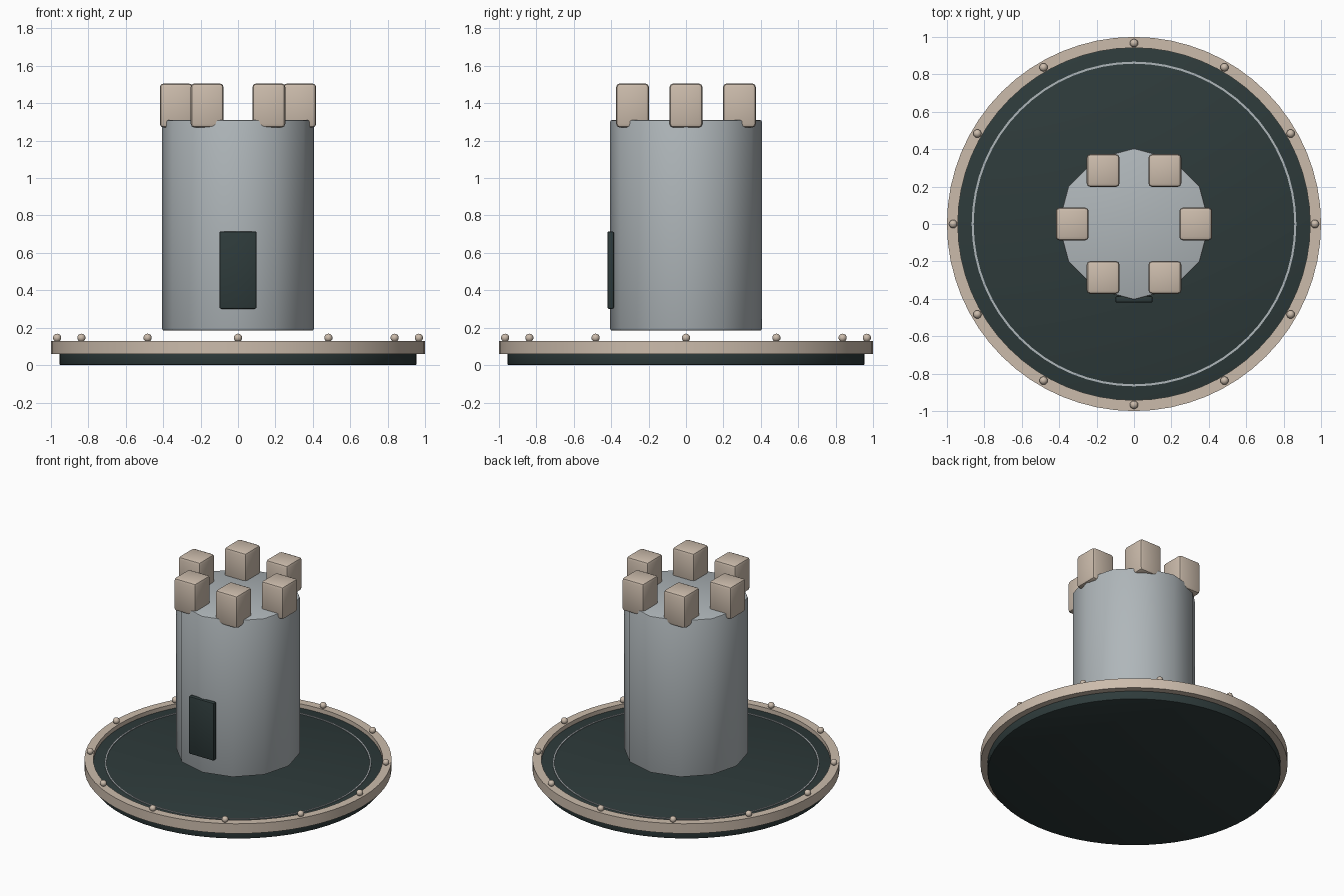
import bpy, bmesh, math
from mathutils import Matrix

if "Cube" in bpy.data.objects:
    bpy.data.objects.remove(bpy.data.objects["Cube"])


def material(name, rgb):
    m = bpy.data.materials.new(name)
    m.diffuse_color = (*rgb, 1)
    m.use_nodes = True
    m.node_tree.nodes["Principled BSDF"].inputs["Base Color"].default_value = m.diffuse_color
    return m


STONE = material("grey stone", (0.43, 0.47, 0.49))
SAND = material("sand beige", (0.60, 0.50, 0.41))
DARK = material("dark teal", (0.027, 0.043, 0.043))


def finish(bm, name, mat, bevel=0, segments=2, angle=40):
    """Turn a bmesh into a smooth-shaded object with rounded sharp edges."""
    bmesh.ops.recalc_face_normals(bm, faces=bm.faces)
    if bevel:
        sharp = [e for e in bm.edges if e.calc_face_angle(0) > math.radians(50)]
        bmesh.ops.bevel(bm, geom=sharp, offset=bevel, segments=segments,
                        profile=0.5, affect='EDGES', clamp_overlap=True)
    me = bpy.data.meshes.new(name)
    bm.to_mesh(me)
    bm.free()
    me.materials.append(mat)
    ob = bpy.data.objects.new(name, me)
    bpy.context.collection.objects.link(ob)
    bpy.ops.object.select_all(action='DESELECT')
    ob.select_set(True)
    bpy.context.view_layer.objects.active = ob
    bpy.ops.object.shade_smooth_by_angle(angle=math.radians(angle))
    return ob


def cylinder(name, mat, r, z0, z1, sides, bevel):
    bm = bmesh.new()
    bmesh.ops.create_cone(bm, cap_ends=True, segments=sides, radius1=r, radius2=r,
                          depth=z1 - z0, matrix=Matrix.Translation((0, 0, (z0 + z1) / 2)))
    return finish(bm, name, mat, bevel)


def box(name, mat, centre, size, bevel):
    bm = bmesh.new()
    bmesh.ops.create_cube(bm, size=1, matrix=Matrix.Translation(centre) @ Matrix.Diagonal((*size, 1)))
    return finish(bm, name, mat, bevel)


def hoop(name, mat, r_in, r_out, z0, z1, sides):
    """Ring with a rectangular cross-section."""
    bm = bmesh.new()
    section = [(r_in, z0), (r_out, z0), (r_out, z1), (r_in, z1)]
    rings = []
    for i in range(sides):
        a = math.tau * i / sides
        rings.append([bm.verts.new((r * math.cos(a), r * math.sin(a), z)) for r, z in section])
    for i in range(sides):
        a, b = rings[i], rings[(i + 1) % sides]
        for j in range(4):
            k = (j + 1) % 4
            bm.faces.new((a[j], b[j], b[k], a[k]))
    return finish(bm, name, mat)


# Round base with raised rim and inlaid line
cylinder("base_disc", DARK, 0.955, 0.0, 0.10, 64, 0.008)
hoop("base_rim", SAND, 0.942, 1.0, 0.06, 0.13, 64)
hoop("inlay_ring", STONE, 0.857, 0.868, 0.095, 0.105, 64)

# Beads around the rim
for i in range(12):
    a = math.tau * i / 12
    bm = bmesh.new()
    bmesh.ops.create_uvsphere(bm, u_segments=16, v_segments=10, radius=0.022,
                              matrix=Matrix.Translation((0.967 * math.cos(a), 0.967 * math.sin(a), 0.146)))
    finish(bm, f"rim_bead_{i + 1}", SAND)

# Twelve-sided tower and its door
cylinder("tower", STONE, 0.405, 0.185, 1.31, 12, 0.008)
box("door", DARK, (0, -0.403, 0.508), (0.20, 0.036, 0.415), 0.01)

# Battlement blocks
for i in range(6):
    a = math.tau * i / 6
    box(f"battlement_{i + 1}", SAND, (0.33 * math.cos(a), 0.33 * math.sin(a), 1.388),
        (0.176, 0.176, 0.236), 0.02)
